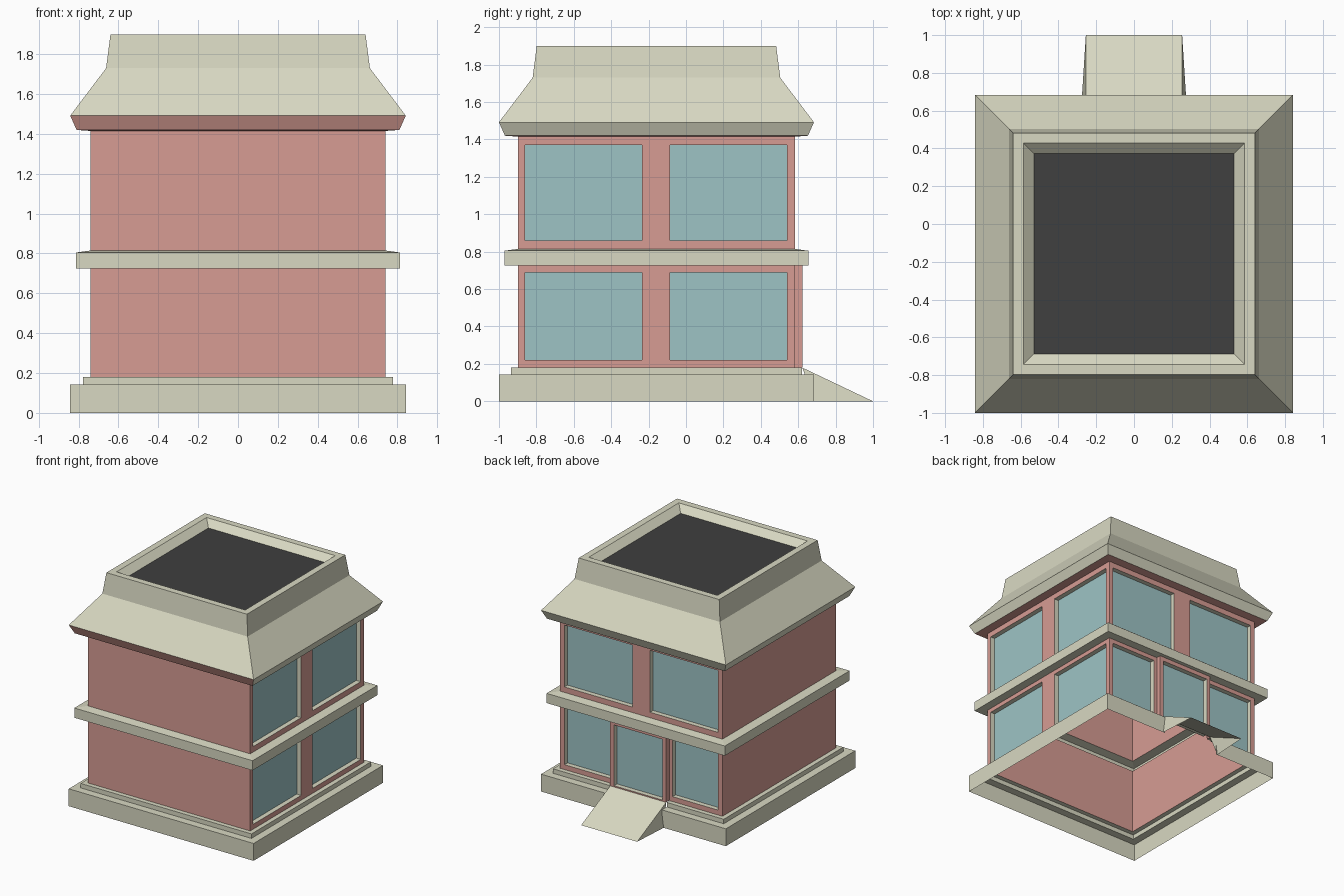
import bpy

if "Cube" in bpy.data.objects:
    bpy.data.objects.remove(bpy.data.objects["Cube"])

CY = -0.158          # centre of the house in y (the ramp sticks out at the back)
W = 0.74             # half width of the walls
BACK = CY + W
ALL = (0, 1, 2, 3)   # front, right, back, left


def material(name, rgb):
    m = bpy.data.materials.new(name)
    m.diffuse_color = (*rgb, 1)
    m.use_nodes = True
    m.node_tree.nodes["Principled BSDF"].inputs["Base Color"].default_value = m.diffuse_color
    return m


STONE = material("stone", (0.69, 0.69, 0.54))
BRICK = material("brick", (0.68, 0.335, 0.295))
GLASS = material("glass", (0.34, 0.55, 0.56))
BLACK = material("roof_black", (0.05, 0.05, 0.05))


def add(name, faces, mat):
    """Mesh from a list of polygons, shared corners welded."""
    index, polys = {}, []
    for f in faces:
        polys.append([index.setdefault(tuple(round(c, 4) for c in p), len(index)) for p in f])
    me = bpy.data.meshes.new(name)
    me.from_pydata(list(index), [], polys)
    me.materials.append(mat)
    ob = bpy.data.objects.new(name, me)
    bpy.context.collection.objects.link(ob)
    return ob


def ring(h, z):
    return [(sx * h, CY + sy * h, z) for sx, sy in ((-1, -1), (1, -1), (1, 1), (-1, 1))]


def shell(profile, sides=ALL, gap=0):
    """Sweep a (half width, z) profile round the square plan; gap opens the back."""
    faces = []
    for (h0, z0), (h1, z1) in zip(profile, profile[1:]):
        a, b = ring(h0, z0), ring(h1, z1)
        for i in sides:
            j = (i + 1) % 4
            if i == 2 and gap:
                ga, gb = (gap, a[2][1], z0), (gap, b[2][1], z1)
                faces.append([a[2], ga, gb, b[2]])
                faces.append([(-gap, *ga[1:]), a[3], b[3], (-gap, *gb[1:])])
            else:
                faces.append([a[i], a[j], b[j], b[i]])
    return faces


def right_side(u, z, d):
    return (W - d, u, z)


def back_side(u, z, d):
    return (-u, BACK - d, z)


def door_side(u, z, d):
    return (-u, BACK + 0.04 - d, z)


def window_wall(name, place, u0, u1, z0, z1, openings, depth=0.04):
    """Flat wall with recessed windows: brick face, stone reveals, glass panes."""
    us = sorted({u0, u1, *(u for o in openings for u in o[:2])})
    zs = sorted({z0, z1, *(z for o in openings for z in o[2:])})
    wall, reveal, pane = [], [], []
    for a, b in zip(us, us[1:]):
        for c, e in zip(zs, zs[1:]):
            corners = [(a, c), (b, c), (b, e), (a, e)]
            front = [place(u, z, 0) for u, z in corners]
            if (a, b, c, e) in openings:
                rear = [place(u, z, depth) for u, z in corners]
                pane.append(rear)
                for i in range(4):
                    j = (i + 1) % 4
                    reveal.append([front[i], front[j], rear[j], rear[i]])
            else:
                wall.append(front)
    add(name + "_wall", wall, BRICK)
    add(name + "_window_reveals", reveal, STONE)
    add(name + "_window_glass", pane, GLASS)


# plinth and band between the storeys
add("plinth", shell([(0.842, 0), (0.842, 0.143), (0.778, 0.143), (0.778, 0.18), (W, 0.18)], gap=0.26), STONE)
add("storey_band", shell([(W, 0.725), (0.812, 0.725), (0.812, 0.805), (W, 0.815)]), STONE)

# plain front and left walls
LOW, HIGH = (0.18, 0.725), (0.815, 1.415)
for name, (z0, z1) in (("lower_plain_walls", LOW), ("upper_plain_walls", HIGH)):
    add(name, shell([(W, z0), (W, z1)], sides=(0, 3)), BRICK)

# right walls with two windows per storey
for name, (z0, z1), (a, b) in (("lower_right", LOW, (0.22, 0.69)), ("upper_right", HIGH, (0.86, 1.37))):
    window_wall(name, right_side, CY - W, BACK, z0, z1, [(-0.86, -0.235, a, b), (-0.085, 0.54, a, b)])

# back walls: two windows above, one each side of the entrance below
window_wall("upper_back", back_side, -W, W, *HIGH, [(-0.70, -0.08, 0.86, 1.37), (0.08, 0.70, 0.86, 1.37)])
window_wall("lower_back_left", back_side, -W, -0.255, *LOW, [(-0.70, -0.285, 0.22, 0.69)])
window_wall("lower_back_right", back_side, 0.255, W, *LOW, [(0.285, 0.70, 0.22, 0.69)])

# projecting entrance with glass door
window_wall("entrance", door_side, -0.255, 0.255, *LOW, [(-0.22, 0.22, 0.19, 0.69)])
cheeks = []
for x in (-0.255, 0.255):
    cheeks.append([(x, BACK, 0.18), (x, BACK + 0.04, 0.18), (x, BACK + 0.04, 0.725), (x, BACK, 0.725)][::-1 if x > 0 else 1])
add("entrance_cheeks", cheeks, BRICK)

# entrance ramp with slightly splayed sides, open underneath
y0 = BACK + 0.04
ramp = [[(-0.255, y0, 0.18), (-0.255, 1, 0), (0.255, 1, 0), (0.255, y0, 0.18)]]
for s in (-1, 1):
    side = [(s * 0.255, y0, 0.18), (s * 0.275, 0.684, 0), (s * 0.255, 1, 0)]
    ramp.append(side if s < 0 else side[::-1])
add("entrance_ramp", ramp, STONE)

# roof: brick soffit, cornice (brick on the front only), slopes, rim and flat top
add("roof_soffit", shell([(W, 1.415), (0.81, 1.42)]), BRICK)
cornice = [(0.81, 1.42), (0.842, 1.492)]
add("front_cornice", shell(cornice, sides=(0,)), BRICK)
add("cornice", shell(cornice, sides=(1, 2, 3)), STONE)
add("roof_slopes", shell([(0.842, 1.492), (0.662, 1.73), (0.64, 1.90), (0.586, 1.90), (0.53, 1.85)]), STONE)
add("flat_roof", [ring(0.53, 1.85)], BLACK)
